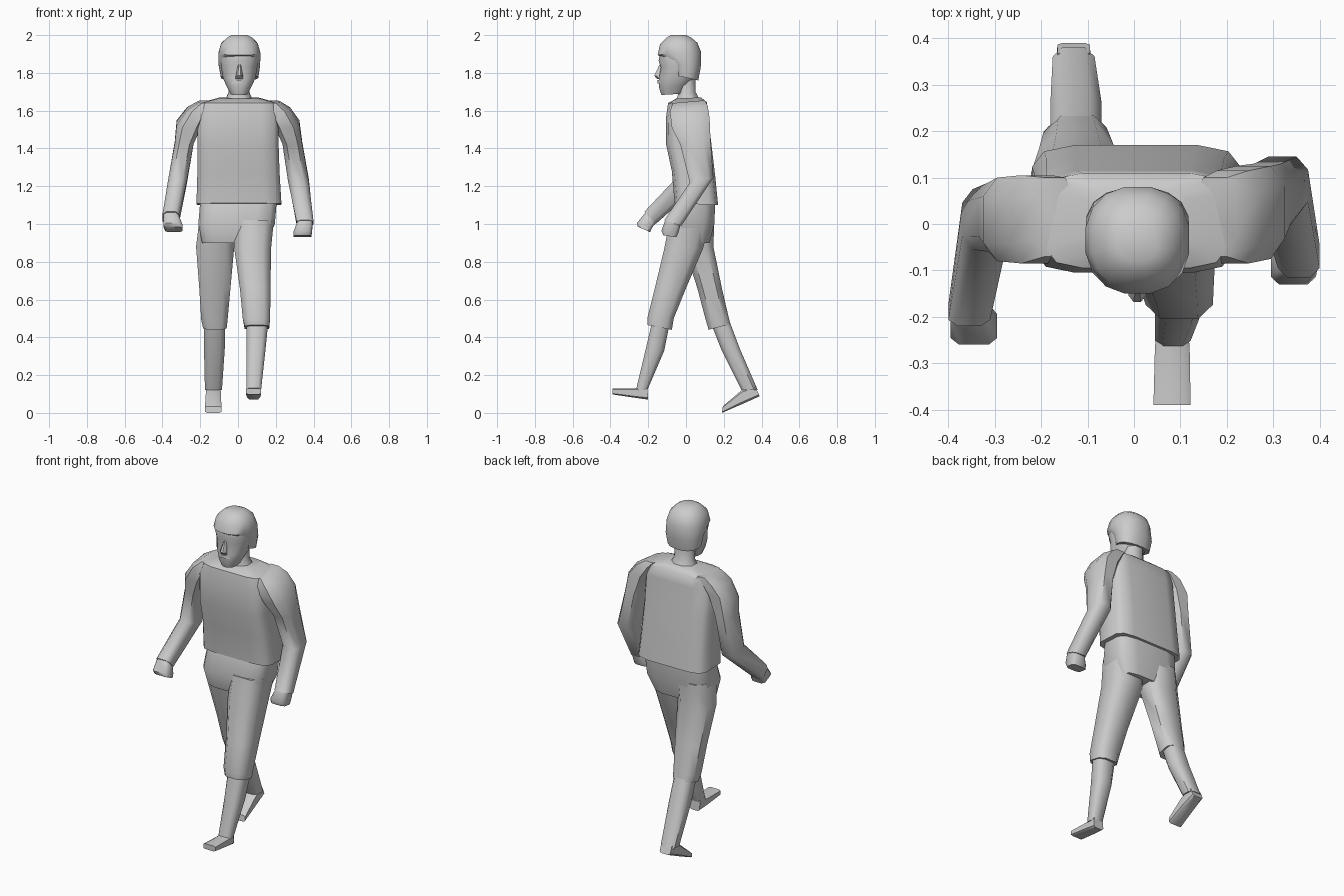
import bpy, bmesh
from math import sin, cos, pi, copysign, radians


def section(x0, x1, a, b, n, p):
    """Rounded cross-section between x0..x1, spanned by side-view points a and b (y, z)."""
    pts = []
    for i in range(n):
        t = 2 * pi * (i + 0.5) / n
        pts.append([copysign(abs(f(t)) ** (2 / p), f(t)) for f in (cos, sin)])
    mu, mv = max(q[0] for q in pts), max(q[1] for q in pts)
    out = []
    for u, v in pts:
        u, v = u / mu / 2, v / mv / 2
        out.append(((x0 + x1) / 2 + u * (x1 - x0),
                    (a[0] + b[0]) / 2 + v * (b[0] - a[0]),
                    (a[1] + b[1]) / 2 + v * (b[1] - a[1])))
    return out


def loft(name, rings, n=8, p=3.0, angle=50):
    bm = bmesh.new()
    loops = [[bm.verts.new(c) for c in section(*r, n, p)] for r in rings]
    for lo, hi in zip(loops, loops[1:]):
        for i in range(n):
            j = (i + 1) % n
            bm.faces.new((lo[i], lo[j], hi[j], hi[i]))
    bm.faces.new(loops[0])
    bm.faces.new(loops[-1])
    bmesh.ops.recalc_face_normals(bm, faces=bm.faces)
    me = bpy.data.meshes.new(name)
    bm.to_mesh(me)
    bm.free()
    ob = bpy.data.objects.new(name, me)
    bpy.context.collection.objects.link(ob)
    bpy.ops.object.select_all(action='DESELECT')
    ob.select_set(True)
    bpy.context.view_layer.objects.active = ob
    bpy.ops.object.shade_smooth_by_angle(angle=radians(angle))
    return ob


# Torso: boxy jersey, leaning forward slightly
loft("torso", [
    (-0.22, 0.23, (-0.06, 1.11), (0.17, 1.10)),
    (-0.215, 0.22, (-0.075, 1.28), (0.155, 1.25)),
    (-0.215, 0.215, (-0.105, 1.42), (0.135, 1.42)),
    (-0.215, 0.215, (-0.105, 1.57), (0.115, 1.58)),
    (-0.19, 0.20, (-0.095, 1.64), (0.11, 1.645)),
    (-0.10, 0.11, (-0.05, 1.665), (0.08, 1.67)),
], n=12, p=5)

# Trousers: hips and two flared thighs
loft("hips", [
    (-0.20, 0.205, (-0.05, 1.12), (0.155, 1.12)),
    (-0.21, 0.195, (-0.085, 1.00), (0.15, 1.00)),
    (-0.19, 0.15, (-0.06, 0.90), (0.125, 0.90)),
], n=12, p=4)
loft("rear_thigh", [
    (-0.205, -0.01, (-0.04, 1.02), (0.15, 1.02)),
    (-0.222, -0.02, (-0.01, 0.88), (0.145, 0.88)),
    (-0.205, -0.04, (0.06, 0.66), (0.19, 0.66)),
    (-0.195, -0.055, (0.105, 0.49), (0.225, 0.51)),
    (-0.185, -0.06, (0.12, 0.44), (0.235, 0.47)),
])
loft("front_thigh", [
    (-0.02, 0.19, (-0.085, 1.02), (0.13, 1.02)),
    (-0.02, 0.175, (-0.115, 0.87), (0.09, 0.87)),
    (0.01, 0.172, (-0.165, 0.66), (0.00, 0.66)),
    (0.025, 0.17, (-0.205, 0.50), (-0.065, 0.50)),
    (0.035, 0.165, (-0.205, 0.465), (-0.075, 0.44)),
])

# Lower legs
loft("rear_calf", [
    (-0.18, -0.07, (0.13, 0.48), (0.225, 0.50)),
    (-0.18, -0.07, (0.185, 0.34), (0.285, 0.34)),
    (-0.175, -0.085, (0.295, 0.12), (0.38, 0.12)),
])
loft("front_calf", [
    (0.045, 0.16, (-0.18, 0.48), (-0.085, 0.48)),
    (0.045, 0.145, (-0.215, 0.33), (-0.115, 0.33)),
    (0.045, 0.122, (-0.265, 0.12), (-0.205, 0.12)),
])

# Feet: heel to toe
loft("rear_foot", [
    (-0.165, -0.095, (0.365, 0.145), (0.39, 0.088)),
    (-0.17, -0.09, (0.295, 0.12), (0.305, 0.05)),
    (-0.175, -0.088, (0.195, 0.035), (0.19, 0.0)),
], p=5, angle=40)
loft("front_foot", [
    (0.05, 0.115, (-0.205, 0.14), (-0.20, 0.07)),
    (0.045, 0.12, (-0.27, 0.13), (-0.27, 0.08)),
    (0.042, 0.122, (-0.39, 0.13), (-0.39, 0.098)),
], p=5, angle=40)

# Arms: shoulder, elbow, wrist
loft("trailing_arm", [
    (0.13, 0.22, (-0.07, 1.64), (0.10, 1.655)),
    (0.15, 0.275, (-0.085, 1.595), (0.115, 1.625)),
    (0.19, 0.325, (-0.075, 1.51), (0.125, 1.56)),
    (0.235, 0.34, (-0.03, 1.42), (0.13, 1.44)),
    (0.265, 0.375, (0.02, 1.22), (0.145, 1.245)),
    (0.31, 0.40, (-0.115, 1.02), (-0.025, 0.99)),
])
loft("leading_arm", [
    (-0.21, -0.13, (-0.07, 1.64), (0.10, 1.655)),
    (-0.27, -0.15, (-0.085, 1.595), (0.105, 1.625)),
    (-0.325, -0.19, (-0.08, 1.51), (0.10, 1.56)),
    (-0.335, -0.235, (-0.06, 1.42), (0.09, 1.44)),
    (-0.37, -0.27, (-0.055, 1.24), (0.075, 1.21)),
    (-0.40, -0.31, (-0.22, 1.065), (-0.16, 1.00)),
])

# Fists
loft("trailing_hand", [
    (0.315, 0.395, (-0.11, 1.02), (-0.03, 0.99)),
    (0.295, 0.392, (-0.13, 0.965), (-0.04, 0.955)),
    (0.295, 0.388, (-0.12, 0.94), (-0.05, 0.93)),
], p=4)
loft("leading_hand", [
    (-0.395, -0.315, (-0.215, 1.06), (-0.16, 1.005)),
    (-0.395, -0.295, (-0.26, 1.005), (-0.18, 0.98)),
    (-0.385, -0.295, (-0.255, 0.985), (-0.19, 0.957)),
], p=4)

# Neck and head
loft("neck", [
    (-0.07, 0.08, (-0.055, 1.65), (0.075, 1.655)),
    (-0.05, 0.06, (-0.04, 1.69), (0.05, 1.70)),
    (-0.05, 0.06, (-0.05, 1.77), (0.05, 1.78)),
], p=2)
loft("head", [
    (-0.038, 0.05, (-0.13, 1.683), (-0.02, 1.69)),
    (-0.06, 0.072, (-0.142, 1.72), (0.02, 1.74)),
    (-0.08, 0.093, (-0.143, 1.77), (0.055, 1.78)),
    (-0.09, 0.103, (-0.133, 1.83), (0.068, 1.84)),
    (-0.093, 0.108, (-0.145, 1.865), (0.07, 1.90)),
    (-0.085, 0.10, (-0.13, 1.94), (0.055, 1.95)),
    (-0.05, 0.065, (-0.09, 1.98), (0.01, 1.985)),
], n=16, p=2.3)
loft("nose", [
    (0.0, 0.015, (-0.14, 1.845), (-0.11, 1.845)),
    (-0.012, 0.026, (-0.168, 1.785), (-0.12, 1.78)),
    (-0.012, 0.026, (-0.152, 1.768), (-0.12, 1.765)),
], p=2)
loft("moustache", [
    (-0.02, 0.03, (-0.152, 1.763), (-0.11, 1.763)),
    (-0.035, 0.045, (-0.15, 1.745), (-0.10, 1.745)),
], p=2)

# Hair cap with low sides and back
loft("hair", [
    (-0.09, 0.107, (-0.065, 1.79), (0.065, 1.76)),
    (-0.102, 0.117, (-0.08, 1.85), (0.078, 1.83)),
    (-0.104, 0.119, (-0.15, 1.895), (0.08, 1.91)),
    (-0.09, 0.105, (-0.138, 1.95), (0.06, 1.96)),
    (-0.06, 0.078, (-0.105, 1.985), (0.03, 1.985)),
    (-0.035, 0.05, (-0.08, 2.0), (0.0, 2.0)),
], n=16, p=2.3)
